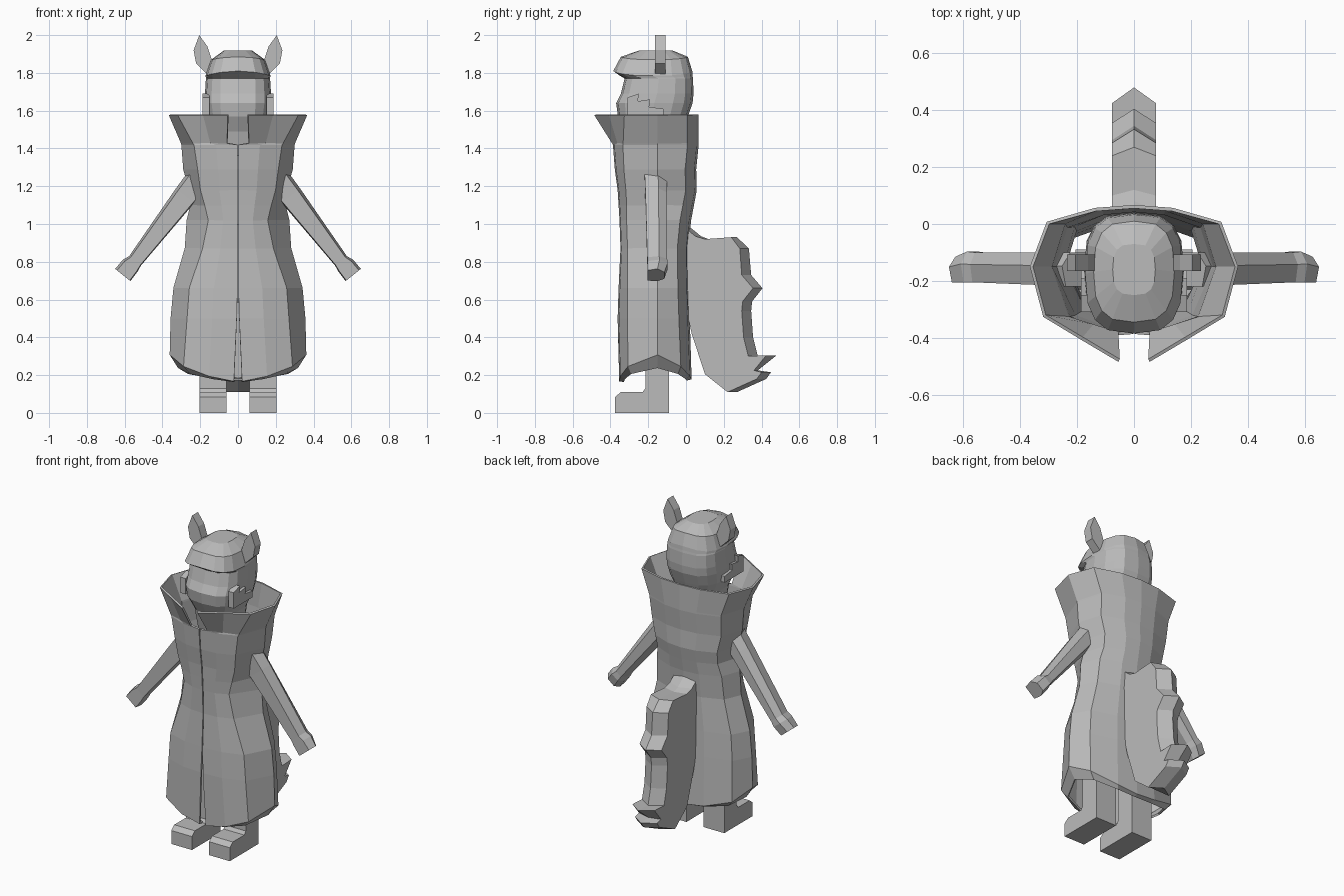
import bpy, bmesh, math
from mathutils import Vector

GREY = bpy.data.materials.new("plain grey")
GREY.diffuse_color = (0.5, 0.5, 0.5, 1)


def make(name, verts, faces):
    """Flat-shaded object with outward normals."""
    bm = bmesh.new()
    vs = [bm.verts.new(v) for v in verts]
    for f in faces:
        bm.faces.new([vs[i] for i in f])
    bmesh.ops.recalc_face_normals(bm, faces=bm.faces)
    me = bpy.data.meshes.new(name)
    bm.to_mesh(me)
    bm.free()
    me.materials.append(GREY)
    ob = bpy.data.objects.new(name, me)
    bpy.context.collection.objects.link(ob)
    return ob


def loft(name, rings, closed=True, caps=True):
    """Skin a list of equally long point rings."""
    n = len(rings[0])
    verts = [p for r in rings for p in r]
    faces = []
    for k in range(len(rings) - 1):
        for i in range(n if closed else n - 1):
            j = (i + 1) % n
            faces.append((k * n + i, k * n + j, (k + 1) * n + j, (k + 1) * n + i))
    if caps:
        faces.append(tuple(range(n)))
        faces.append(tuple(range((len(rings) - 1) * n, len(rings) * n)))
    return make(name, verts, faces)


def pair(name, rings):
    """Right-hand part and its mirror image."""
    for side, s in (("left", 1), ("right", -1)):
        loft(f"{side}_{name}", [[(s * x, y, z) for x, y, z in r] for r in rings])


# Long coat with open flared collar and front slit
def coat_ring(z, hw, yf, yb, gap, cx, cy, dz=(0,) * 7):
    half = [(gap, yf), ((gap + cx) / 2, yf + (cy - yf) * (0.5 if gap > 0.04 else 0.15)),
            (cx, cy), (hw, -0.15), (hw * 0.84, yb - 0.055), (hw * 0.38, yb - 0.01), (0, yb)]
    half = [(x, y, z + d) for (x, y), d in zip(half, dz)]
    return half + [(-x, y, zz) for x, y, zz in half[-2::-1]]


hem = coat_ring(0.31, 0.35, -0.345, 0.02, 0.02, 0.28, -0.30,
                (-0.135, -0.11, -0.06, 0, -0.06, -0.11, -0.125))
fold = [(x * 0.88, -0.16 + (y + 0.16) * 0.9, z - 0.065 * max(0, (z - 0.18) / 0.13))
        for x, y, z in hem]
coat = loft("coat", [
    coat_ring(1.58, 0.355, -0.475, 0.055, 0.05, 0.31, -0.32),
    coat_ring(1.43, 0.29, -0.38, 0.055, 0.055, 0.23, -0.325),
    coat_ring(1.42, 0.288, -0.375, 0.055, 0.002, 0.225, -0.325),
    coat_ring(1.29, 0.278, -0.365, 0.042, 0.002, 0.205, -0.32),
    coat_ring(1.18, 0.248, -0.35, 0.045, 0.002, 0.19, -0.31),
    coat_ring(1.10, 0.24, -0.345, 0.03, 0.002, 0.168, -0.305),
    coat_ring(1.02, 0.26, -0.34, 0.015, 0.002, 0.15, -0.305),
    coat_ring(0.87, 0.27, -0.335, 0.0, 0.002, 0.18, -0.30),
    coat_ring(0.66, 0.33, -0.345, 0.003, 0.002, 0.25, -0.30),
    coat_ring(0.50, 0.345, -0.35, 0.008, 0.006, 0.262, -0.30),
    hem, fold], closed=False, caps=False)
shell = coat.modifiers.new("thickness", 'SOLIDIFY')
shell.thickness = 0.012
shell.offset = -1


# Head with neck, muzzle and overhanging brow
def head_ring(z, hw, yf, yb, droop=0.0):
    ring = []
    for i in range(16):
        a = math.tau * i / 16
        c, s = math.cos(a), math.sin(a)
        x = hw * math.copysign(abs(c) ** 0.65, c)
        y = (yf + yb) / 2 + (yb - yf) / 2 * math.copysign(abs(s) ** 0.75, s)
        ring.append((x, y, z - droop * (abs(x) / hw) ** 2))
    return ring


loft("head", [head_ring(*r) for r in (
    (1.36, 0.12, -0.29, -0.05), (1.49, 0.13, -0.32, -0.02), (1.57, 0.165, -0.36, 0.01),
    (1.64, 0.175, -0.37, 0.035), (1.69, 0.175, -0.345, 0.04), (1.77, 0.17, -0.325, 0.037),
    (1.785, 0.17, -0.35, 0.035, 0.01), (1.81, 0.172, -0.385, 0.033, 0.025),
    (1.885, 0.142, -0.345, 0.01, 0.015), (1.918, 0.075, -0.25, -0.07))])

# Jagged cheek tufts
tuft = [(-0.31, 1.57), (-0.31, 1.67), (-0.25, 1.69), (-0.255, 1.65), (-0.19, 1.66),
        (-0.195, 1.62), (-0.12, 1.61), (-0.12, 1.57)]
pair("cheek_tuft", [[(x, y, z) for y, z in tuft] for x in (0.15, 0.187)])

# Pointed ears
ear = [(0.205, 2.0), (0.235, 1.92), (0.222, 1.85), (0.165, 1.795), (0.135, 1.86), (0.162, 1.94)]
pair("ear", [[(x, y, z) for x, z in ear] for y in (-0.165, -0.108)])


# Straight sleeves ending in blunt hands
def arm_ring(x, z, w, y0, y1):
    along = Vector((0.27, -0.335)).normalized()
    up = Vector((-along.y, along.x))
    mid = y0 + (y1 - y0) * 0.6
    prof = [(y0, 0.75), (mid, 1), (y1, 0.45), (y1, -0.6), (mid, -1), (y0, -0.9)]
    return [(x + up.x * w * k, y, z + up.y * w * k) for y, k in prof]


pair("arm", [arm_ring(0.20, 1.25, 0.068, -0.22, -0.10),
             arm_ring(0.28, 1.15, 0.062, -0.215, -0.10),
             arm_ring(0.545, 0.805, 0.04, -0.205, -0.10),
             arm_ring(0.57, 0.78, 0.05, -0.205, -0.097),
             arm_ring(0.61, 0.73, 0.052, -0.205, -0.115)])

# Legs with feet
leg = [(-0.375, 0), (-0.375, 0.085), (-0.345, 0.11), (-0.23, 0.11), (-0.215, 0.13),
       (-0.215, 0.6), (-0.09, 0.6), (-0.09, 0)]
pair("leg", [[(x, y, z) for y, z in leg] for x in (0.06, 0.205)])

# Bushy tail: flat sides, ridged along the middle (y, z, ridge)
tail = [(-0.03, 1.0, 0.03), (0.05, 0.935, 0.03), (0.10, 0.92, 0.02), (0.24, 0.93, 0.03),
        (0.285, 0.87, 0.048), (0.295, 0.73, 0.05), (0.355, 0.66, 0.05), (0.30, 0.59, 0.05),
        (0.295, 0.54, 0.05), (0.305, 0.40, 0.05), (0.33, 0.30, 0.05), (0.425, 0.305, 0.055),
        (0.36, 0.225, 0.02), (0.40, 0.215, 0.05), (0.375, 0.18, 0.05), (0.22, 0.11, 0.05),
        (0.10, 0.205, 0), (0.03, 0.42, 0), (-0.01, 0.60, 0)]
loft("tail", [[(x, y + r * k, z) for y, z, r in tail]
              for x, k in ((-0.077, 0), (0, 1), (0.077, 0))])
